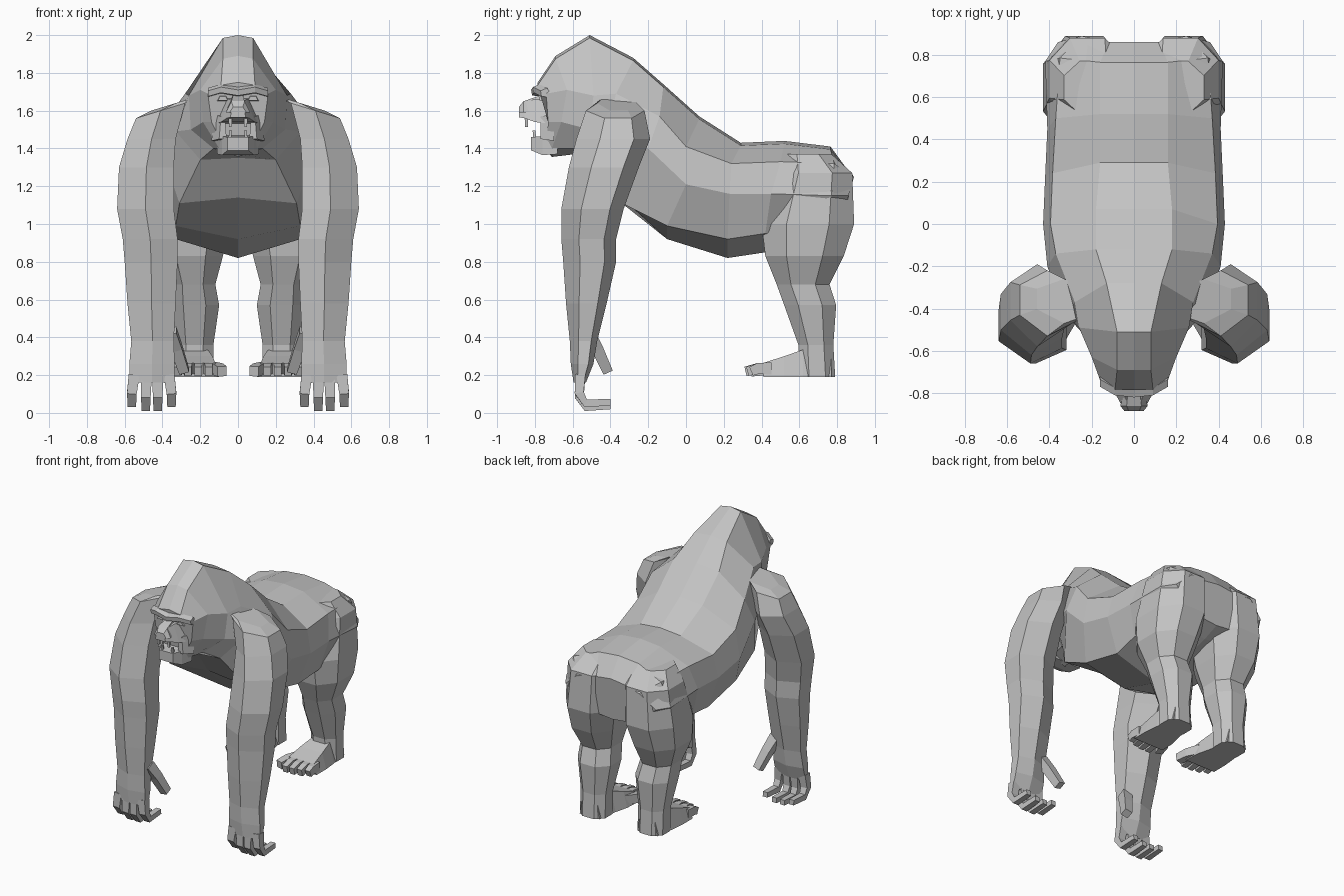
import bpy, bmesh
from mathutils import Vector

grey = bpy.data.materials.new("grey_fur")
grey.diffuse_color = (0.55, 0.55, 0.55, 1)


def build(name, chains, mirror=False):
    """Loft every chain of rings into one flat-shaded object."""
    bm = bmesh.new()
    for rings in chains:
        vs = [[bm.verts.new(p) for p in r] for r in rings]
        n = len(vs[0])
        for a, b in zip(vs, vs[1:]):
            for i in range(n):
                j = (i + 1) % n
                bm.faces.new((a[i], a[j], b[j], b[i]))
        bm.faces.new(vs[0])
        bm.faces.new(vs[-1])
    bmesh.ops.recalc_face_normals(bm, faces=bm.faces)
    me = bpy.data.meshes.new(name)
    bm.to_mesh(me)
    bm.free()
    me.materials.append(grey)
    ob = bpy.data.objects.new(name, me)
    bpy.context.collection.objects.link(ob)
    if mirror:
        ob.modifiers.new("mirror", 'MIRROR').use_mirror_merge = False
    return ob


def section(spine, flat, shoulder, side, belly_x, belly_z, keel):
    """Symmetric body ring: spine and keel are (y, z) on the centre line."""
    half = [(0, *spine), (flat, spine[0], spine[1] - .015), shoulder, side,
            (belly_x, keel[0], belly_z), (0, *keel)]
    return half + [(-x, y, z) for x, y, z in reversed(half[1:-1])]


def hexa(z, x0, x1, y0, y1, slope=0.0):
    """Six-sided limb section with its ridges at the front and back."""
    m, h, zi, zm = (x0 + x1) / 2, y1 - y0, z + slope, z + slope / 2
    return [(m, y0, zm), (x1, y0 + .32 * h, z), (x1, y0 + .78 * h, z),
            (m, y1, zm), (x0, y0 + .75 * h, zi), (x0, y0 + .22 * h, zi)]


def octa(z, x0, x1, y0, y1):
    """Eight-sided limb section."""
    a, b = .27 * (x1 - x0), .27 * (y1 - y0)
    return [(x0 + a, y0, z), (x1 - a, y0, z), (x1, y0 + b, z), (x1, y1 - b, z),
            (x1 - a, y1, z), (x0 + a, y1, z), (x0, y1 - b, z), (x0, y0 + b, z)]


def slab(y, x0, x1, z0, z1, bevel=0.0):
    """Upright section across the y axis, narrower at the top."""
    return [(x0, y, z0), (x1, y, z0), (x1 - bevel, y, z1), (x0 + bevel, y, z1)]


def digit(points, width, thick):
    """Square-section finger or toe along a path."""
    pts = [Vector(p) for p in points]
    rings = []
    for i, p in enumerate(pts):
        d = (pts[min(i + 1, len(pts) - 1)] - pts[max(i - 1, 0)]).normalized()
        s = Vector((1, 0, 0))
        s = (s - d * s.dot(d)).normalized()
        u = d.cross(s)
        k = 1 - .12 * i
        s, u = s * width * k / 2, u * thick * k / 2
        rings.append([p + s + u, p - s + u, p - s - u, p + s - u])
    return rings


# Torso from rump to neck, then head from crown to face
torso = [
    section((.86, 1.28), .12, (.25, .89, 1.25), (.36, .86, 1.15), .20, 1.0, (.84, .98)),
    section((.765, 1.41), .16, (.35, .785, 1.32), (.42, .77, 1.15), .28, .97, (.72, .93)),
    section((.52, 1.44), .16, (.37, .50, 1.33), (.41, .45, 1.16), .35, .95, (.42, .85)),
    section((.29, 1.43), .16, (.385, .24, 1.32), (.42, .23, 1.16), .33, .92, (.22, .82)),
    section((.07, 1.57), .18, (.395, 0, 1.41), (.43, 0, 1.21), .33, .99, (-.10, .92)),
    section((-.12, 1.74), .18, (.37, -.14, 1.57), (.41, -.20, 1.40), .31, 1.11, (-.34, 1.14)),
    section((-.28, 1.88), .13, (.28, -.37, 1.69), (.33, -.42, 1.49), .20, 1.34, (-.49, 1.35)),
]
head = [
    section((-.51, 2.0), .08, (.26, -.49, 1.68), (.25, -.51, 1.50), .13, 1.40, (-.585, 1.37)),
    section((-.69, 1.89), .08, (.20, -.63, 1.71), (.185, -.66, 1.54), .10, 1.40, (-.71, 1.355)),
    section((-.785, 1.75), .09, (.16, -.74, 1.69), (.14, -.73, 1.54), .08, 1.42, (-.74, 1.39)),
]
build("body_and_head", [torso + head])

# Face: brow, eyelids, muzzle, nose, jaw and teeth
brow = [[(x, y, z), (x, y - .035, z - .015), (x, y - .03, z - .045), (x, y + .03, z - .05)]
        for x, y, z in [(-.16, -.735, 1.72), (-.09, -.775, 1.74), (0, -.785, 1.725),
                        (.09, -.775, 1.74), (.16, -.735, 1.72)]]
build("brow", [brow])
build("eyes", [[slab(-.74, .045, .12, 1.645, 1.685, .01), slab(-.775, .055, .105, 1.655, 1.675, .01)]], True)
build("muzzle", [[slab(-.71, -.12, .12, 1.53, 1.67, .05), slab(-.80, -.09, .09, 1.54, 1.66, .045),
                  slab(-.855, -.06, .06, 1.56, 1.65, .03), slab(-.885, -.04, .04, 1.565, 1.60, .005)]])
build("nose", [[slab(-.76, -.04, .04, 1.60, 1.685, .015), slab(-.86, -.065, .065, 1.59, 1.65, .03),
                slab(-.885, -.045, .045, 1.59, 1.62, .02)]])
build("mouth_corners", [[slab(-.70, .09, .14, 1.44, 1.58, .01), slab(-.77, .06, .10, 1.45, 1.57, .01)]], True)
build("jaw", [[slab(-.68, -.11, .11, 1.37, 1.48), slab(-.76, -.085, .085, 1.365, 1.465),
               slab(-.82, -.055, .055, 1.39, 1.46)]])
build("teeth", [digit([(.042, -.845, 1.57), (.040, -.845, 1.515)], .018, .018),
                digit([(.042, -.80, 1.45), (.040, -.805, 1.495)], .016, .016)], True)

# Arms
arm = [(1.60, .20, .46, -.47, -.26, .08), (1.56, .28, .54, -.53, -.22, .08),
       (1.45, .33, .585, -.58, -.19), (1.30, .34, .63, -.62, -.25),
       (1.08, .34, .64, -.66, -.33), (.92, .32, .61, -.66, -.37),
       (.80, .32, .60, -.65, -.37), (.58, .33, .585, -.635, -.42),
       (.38, .34, .565, -.615, -.47), (.26, .335, .575, -.61, -.49),
       (.16, .335, .575, -.595, -.53)]
build("arm", [[hexa(*r) for r in arm]], True)

# Fingers curling backwards, and thumbs
fingers = []
for x0, x1, z in [(.365, .352, .045), (.425, .425, .025), (.485, .488, .025), (.55, .562, .045)]:
    fingers.append(digit([(x0, -.56, .20), (x1, -.565, z + .06), (x1, -.53, z + .005),
                          (x1, -.40, z + .012)], .058, .055))
build("fingers", fingers, True)
build("thumb", [digit([(.36, -.52, .43), (.325, -.47, .34), (.285, -.415, .22)], .07, .07)], True)

# Legs
leg = [(1.37, .06, .33, .52, .77), (1.27, .04, .40, .49, .88), (1.0, .04, .43, .40, .89),
       (.83, .08, .42, .42, .835), (.68, .12, .36, .48, .76), (.57, .10, .36, .52, .795),
       (.36, .13, .33, .595, .78), (.19, .13, .33, .60, .79)]
build("leg", [[octa(*r) for r in leg]], True)

# Feet and toes
build("foot", [[slab(.77, .15, .31, .19, .30, .02), slab(.62, .13, .33, .19, .335, .03),
                slab(.52, .105, .34, .19, .30, .03), slab(.41, .10, .34, .19, .265, .02)]], True)
toes = [digit([(.15, .50, .235), (.105, .42, .23), (.085, .35, .22)], .065, .07)]
for x0, x1, y in [(.165, .155, .315), (.215, .21, .315), (.265, .265, .325), (.313, .318, .345)]:
    toes.append(digit([(x0, .45, .235), (x1, .38, .235), (x1, y, .22)], .05, .065))
build("toes", toes, True)
